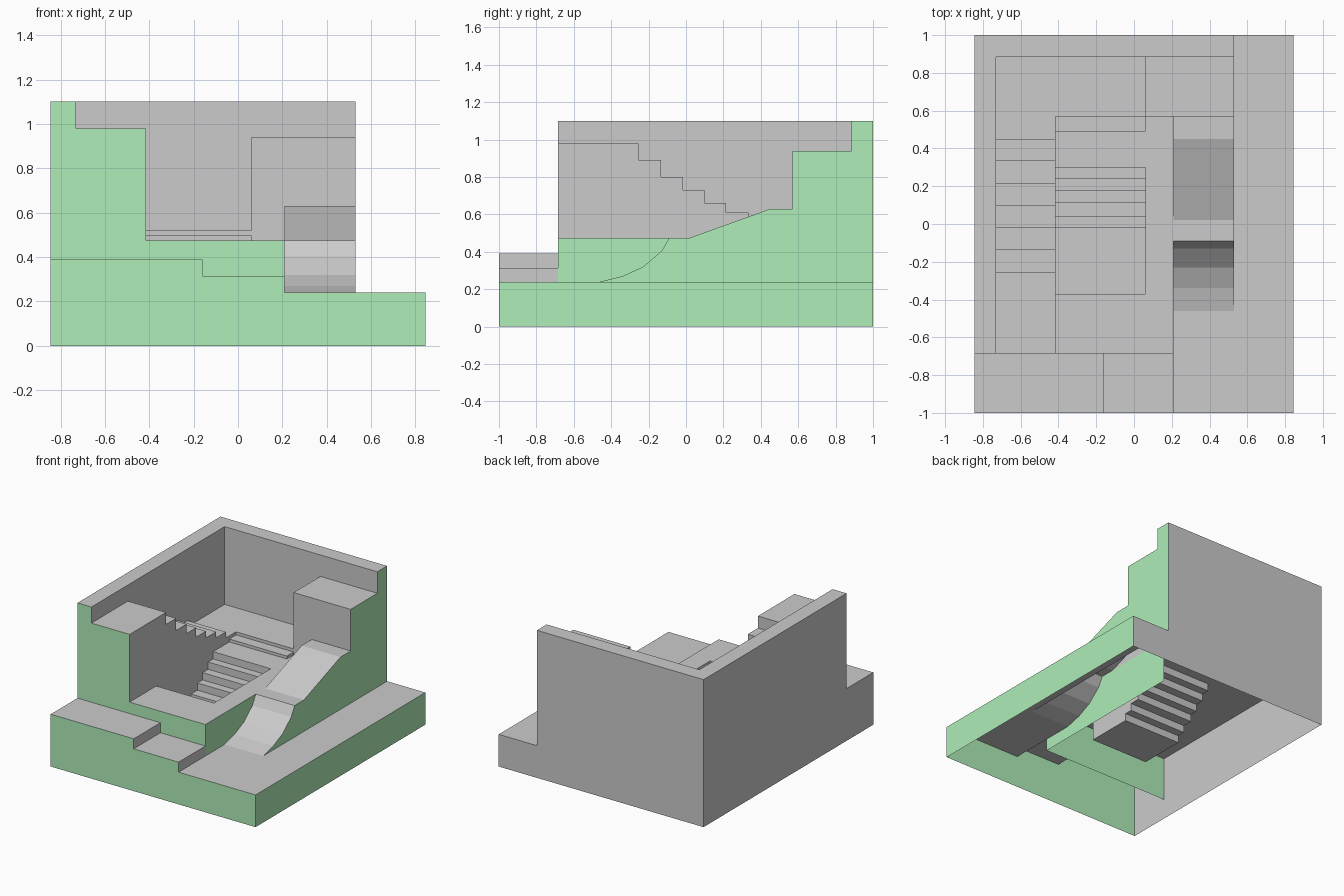
import bpy
from mathutils import Vector

if "Cube" in bpy.data.objects:
    bpy.data.objects.remove(bpy.data.objects["Cube"])

green = bpy.data.materials.new("green_cladding")
green.diffuse_color = (0.43, 0.85, 0.48, 1)
green.use_nodes = True
green.node_tree.nodes["Principled BSDF"].inputs["Base Color"].default_value = green.diffuse_color


def build(name, faces, mat=None):
    verts, idx = [], []
    for f in faces:
        idx.append(list(range(len(verts), len(verts) + len(f))))
        verts += f
    me = bpy.data.meshes.new(name)
    me.from_pydata(verts, [], idx)
    if mat:
        me.materials.append(mat)
    ob = bpy.data.objects.new(name, me)
    bpy.context.collection.objects.link(ob)
    return ob


def place(axis, pos, p):
    v = list(p)
    v.insert("xyz".index(axis), pos)
    return tuple(v)


def panel(name, axis, pos, facing, *polys, mat=None):
    """Flat polygons on the plane axis = pos, facing +1 or -1 along it."""
    faces = []
    for poly in polys:
        area = sum(a[0] * b[1] - b[0] * a[1] for a, b in zip(poly, poly[1:] + poly[:1]))
        sign = -1 if axis == "y" else 1
        pts = poly if area * sign * facing > 0 else poly[::-1]
        faces.append([place(axis, pos, p) for p in pts])
    return build(name, faces, mat)


def rect(a0, a1, b0, b1):
    return [(a0, b0), (a1, b0), (a1, b1), (a0, b1)]


def ribbon(name, axis, c0, c1, prof):
    """Profile swept along an axis, upper side facing out."""
    faces = []
    for p, q in zip(prof, prof[1:]):
        f = [place(axis, c, r) for c, r in ((c0, p), (c1, p), (c1, q), (c0, q))]
        faces.append(f if axis == "x" else f[::-1])
    return build(name, faces)


def treads(edges, heights):
    """Stair profile: riser at each edge between successive heights."""
    out = []
    for e, a, b in zip(edges, heights, heights[1:]):
        out += [(e, a), (e, b)]
    return out


X0, X1, LOW, FLOOR = -0.845, 0.845, 0.15, 0.475

# Base: ground, entry steps, front and side
panel("ground", "z", 0.24, 1, [(0.21, -1), (X1, -1), (X1, 1), (0.53, 1), (0.53, -0.46), (0.21, -0.46)])
entry = [(X0, 0.39), (-0.16, 0.39), (-0.16, 0.315), (0.21, 0.315), (0.21, 0.24)]
ribbon("entry_steps", "y", -1, -0.685, entry)
panel("base_front", "y", -1, -1, entry + [(X1, 0.24), (X1, 0), (X0, 0)], mat=green)
panel("base_side", "x", X1, 1, rect(-1, 1, 0, 0.24), mat=green)

# Outer walls
panel("left_wall", "x", X0, -1, [(-1, 0), (1, 0), (1, 1.1), (-0.685, 1.1), (-0.685, 0.39), (-1, 0.39)])
panel("back_wall", "y", 1, 1, [(X0, 0), (X1, 0), (X1, 0.24), (0.53, 0.24), (0.53, 1.1), (X0, 1.1)])
panel("wall_top", "z", 1.1, 1, [(X0, -0.685), (-0.73, -0.685), (-0.73, 0.885), (0.53, 0.885), (0.53, 1), (X0, 1)])
panel("left_wall_inside", "x", -0.73, 1, rect(-0.685, 0.885, FLOOR, 1.1))
panel("back_wall_inside", "y", 0.885, -1, rect(-0.73, 0.53, 0.52, 1.1))
panel("front_wall", "y", -0.685, -1,
      [(X0, LOW), (0.21, LOW), (0.21, FLOOR), (-0.415, FLOOR), (-0.415, 0.98),
       (-0.73, 0.98), (-0.73, 1.1), (X0, 1.1)], mat=green)

# Slide with its side walls
slide = [(-0.46, 0.24), (-0.34, 0.27), (-0.23, 0.32), (-0.13, 0.405), (-0.09, FLOOR),
         (0.02, FLOOR), (0.45, 0.63), (0.57, 0.63)]
ribbon("slide", "x", 0.21, 0.53, slide)
panel("right_wall", "x", 0.53, 1,
      slide + [(0.57, 0.94), (0.885, 0.94), (0.885, 1.1), (1, 1.1), (1, 0.24)], mat=green)
panel("slide_side", "x", 0.21, -1, slide[5:] + [(0.57, FLOOR)])
panel("terrace_side", "x", 0.21, 1, rect(-0.685, 0.57, LOW, FLOOR), mat=green)

# Raised block in the back corner
panel("block_top", "z", 0.94, 1, rect(0.06, 0.53, 0.57, 0.885))
panel("block_front", "y", 0.57, -1,
      [(0.06, FLOOR), (0.21, FLOOR), (0.21, 0.63), (0.53, 0.63), (0.53, 0.94), (0.06, 0.94)])
panel("block_side", "x", 0.06, -1, rect(0.57, 0.885, 0.52, 0.94))

# Terrace floor around the pit, and the shallow steps behind it
panel("terrace_floor", "z", FLOOR, 1,
      rect(X0, -0.415, -0.685, 0.57), rect(-0.415, 0.06, -0.685, -0.37),
      rect(-0.415, 0.06, 0.30, 0.57), rect(0.06, 0.21, -0.685, 0.57))
panel("back_terrace", "z", 0.52, 1, rect(-0.73, 0.06, 0.57, 0.885))
ribbon("shallow_steps", "x", -0.415, 0.06, [(0.49, FLOOR), (0.49, 0.497), (0.57, 0.497), (0.57, 0.52)])
panel("shallow_step_end", "x", 0.06, 1, rect(0.49, 0.57, FLOOR, 0.497))

# Sunken pit with stairs
pit = [(-0.37, FLOOR), (-0.37, LOW)] + treads(
    [-0.02, 0.04, 0.115, 0.175, 0.24, 0.30],
    [LOW + (FLOOR - LOW) * i / 6 for i in range(7)])
ribbon("pit_stairs", "x", -0.415, 0.06, pit)
panel("pit_left_side", "x", -0.415, 1, pit)
panel("pit_right_side", "x", 0.06, -1, pit)

# Stair flight along the left wall
flight = [(-0.685, 0.98)] + treads(
    [-0.255, -0.135, -0.015, 0.10, 0.215, 0.335, 0.45],
    [0.98, 0.89, 0.80, 0.73, 0.66, 0.61, 0.565, 0.52]) + [(0.57, 0.52)]
ribbon("stair_flight", "x", -0.73, -0.415, flight)
panel("stair_flight_side", "x", -0.415, 1, flight + [(0.57, FLOOR), (-0.685, FLOOR)])
